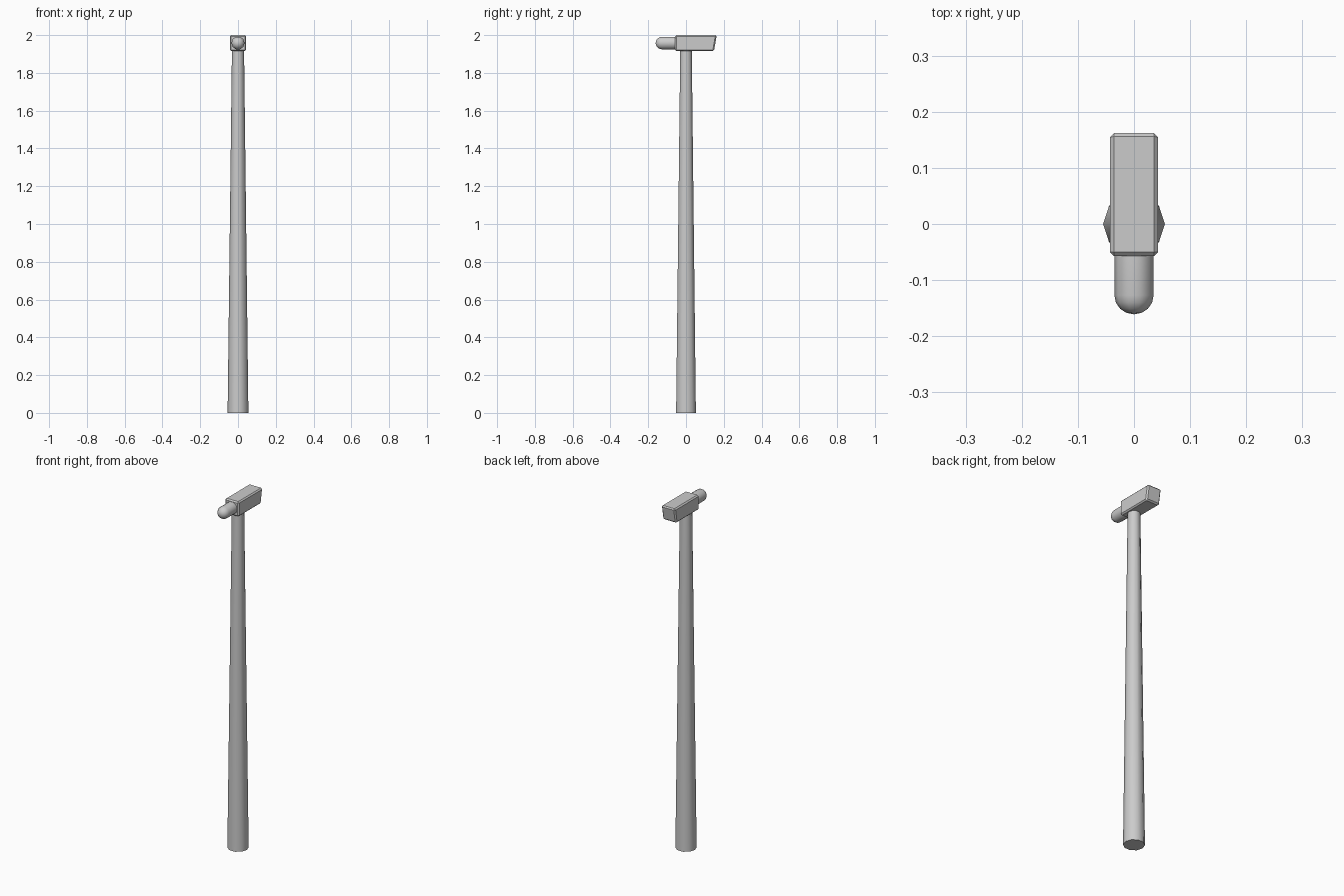
import bpy, bmesh, math
from mathutils import Matrix

if "Cube" in bpy.data.objects:
    bpy.data.objects.remove(bpy.data.objects["Cube"])


def finish(name, bm, smooth=None):
    bmesh.ops.recalc_face_normals(bm, faces=bm.faces)
    mesh = bpy.data.meshes.new(name)
    bm.to_mesh(mesh)
    bm.free()
    obj = bpy.data.objects.new(name, mesh)
    bpy.context.collection.objects.link(obj)
    if smooth:
        bpy.ops.object.select_all(action='DESELECT')
        obj.select_set(True)
        bpy.context.view_layer.objects.active = obj
        bpy.ops.object.shade_smooth_by_angle(angle=math.radians(smooth))
    return obj


def lathe(name, profile, sides, matrix):
    """Rings of (radius, height) around z; radius 0 closes to a point."""
    bm = bmesh.new()
    rings = []
    for r, h in profile:
        count = sides if r > 0 else 1
        rings.append([bm.verts.new((r * math.cos(2 * math.pi * i / sides),
                                    r * math.sin(2 * math.pi * i / sides), h))
                      for i in range(count)])
    for a, b in zip(rings, rings[1:]):
        for i in range(sides):
            j = (i + 1) % sides
            if len(b) == 1:
                bm.faces.new((a[i], a[j], b[0]))
            else:
                bm.faces.new((a[i], a[j], b[j], b[i]))
    bm.faces.new(rings[0])
    if len(rings[-1]) > 1:
        bm.faces.new(rings[-1])
    bm.transform(matrix)
    return finish(name, bm, 40)


# Tapered ten-sided pole
lathe("pole", [(0.055, 0), (0.032, 1.93)], 10, Matrix.Identity(4))

# Chamfered housing with a raked back face
bm = bmesh.new()
bmesh.ops.create_cube(bm, size=1)
for v in bm.verts:
    top, back = v.co.z > 0, v.co.y > 0
    v.co.x *= 0.086
    v.co.y = (0.163 if top else 0.148) if back else -0.057
    v.co.z = 2.0 if top else 1.915
bmesh.ops.bevel(bm, geom=bm.edges[:], offset=0.007, segments=1,
                affect='EDGES', profile=0.5)
finish("housing", bm)

# Barrel with rounded nose, pointing to the front
r, start, length, steps = 0.035, 0.127, 0.034, 4
profile = [(r, 0.05)]
for k in range(steps):
    a = math.pi / 2 * k / steps
    profile.append((r * math.cos(a), start + length * math.sin(a)))
profile.append((0, start + length))
lathe("nose", profile, 10,
      Matrix.Translation((0, 0, 1.958)) @ Matrix.Rotation(math.pi / 2, 4, 'X'))
